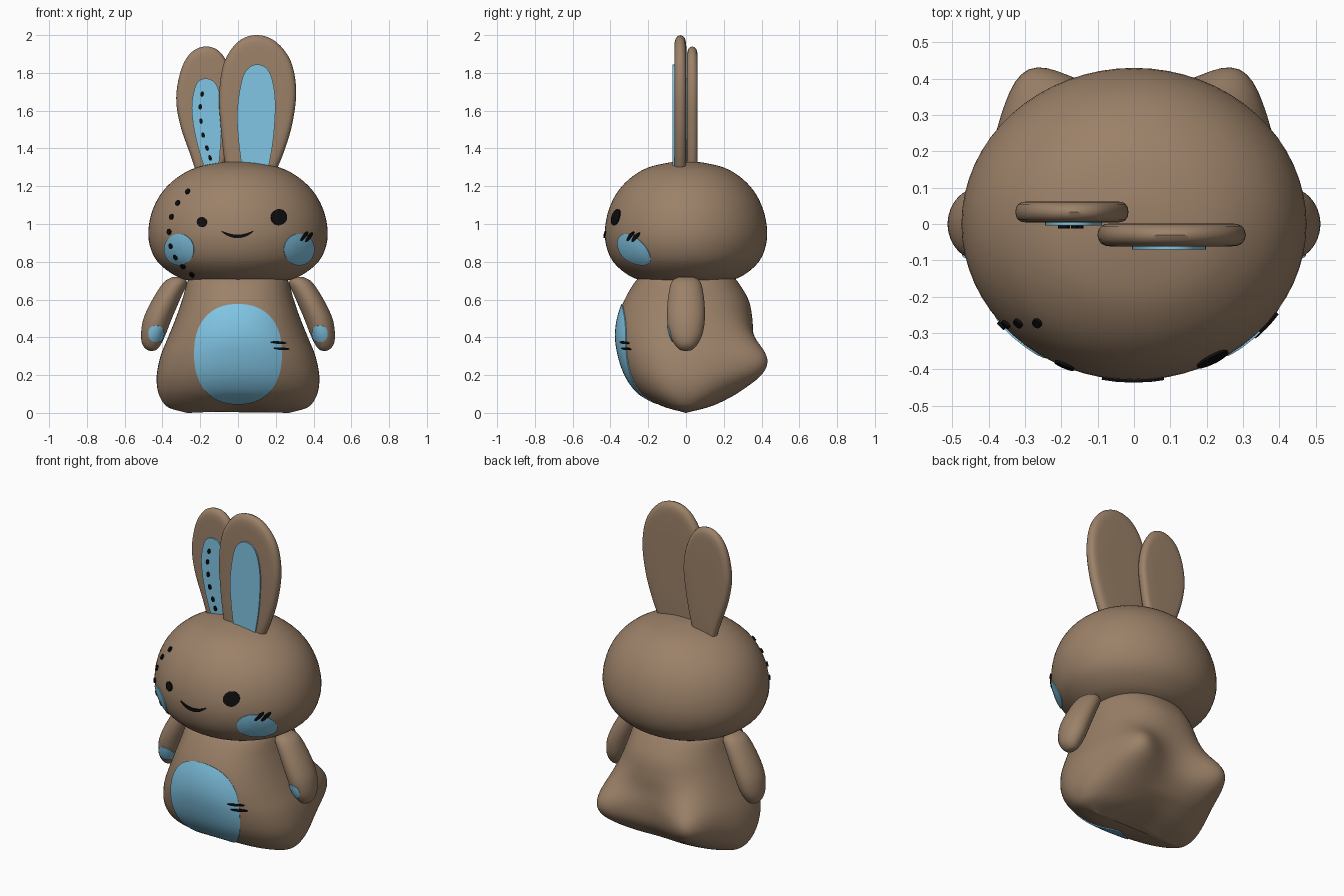
import bpy, bmesh, math
from mathutils import Vector
from mathutils.bvhtree import BVHTree

if "Cube" in bpy.data.objects:
    bpy.data.objects.remove(bpy.data.objects["Cube"])


def material(name, rgb):
    m = bpy.data.materials.new(name)
    m.diffuse_color = (*rgb, 1)
    m.use_nodes = True
    m.node_tree.nodes["Principled BSDF"].inputs["Base Color"].default_value = m.diffuse_color
    return m


BROWN = material("warm brown", (0.33, 0.22, 0.14))
BLUE = material("sky blue", (0.22, 0.56, 0.78))
BLACK = material("black", (0.004, 0.004, 0.004))


def finish(name, bm, mat, fix=True):
    if fix:
        bmesh.ops.recalc_face_normals(bm, faces=bm.faces)
    me = bpy.data.meshes.new(name)
    bm.to_mesh(me)
    bm.free()
    me.materials.append(mat)
    me.shade_smooth()
    me.set_sharp_from_angle(angle=math.radians(40))
    ob = bpy.data.objects.new(name, me)
    bpy.context.collection.objects.link(ob)
    return ob


def spline(pts, steps):
    """Smooth open curve through points of any dimension."""
    p = [pts[0]] + list(pts) + [pts[-1]]
    out = []
    for i in range(1, len(p) - 2):
        for s in range(steps):
            t = s / steps
            out.append([0.5 * (2 * b + (c - a) * t + (2 * a - 5 * b + 4 * c - d) * t * t
                               + (3 * b - a - 3 * c + d) * t ** 3)
                        for a, b, c, d in zip(*p[i - 1:i + 3])])
    return out + [list(pts[-1])]


def bridge(bm, loops):
    n = len(loops[0])
    for lo, hi in zip(loops, loops[1:]):
        for i in range(n):
            bm.faces.new((lo[i], hi[i], hi[(i + 1) % n], lo[(i + 1) % n]))


def stack(name, rings, power=2.0, n=64, steps=5, warp=None):
    """Closed form from rings (z, centre x, half width, front depth, back depth)."""
    bm = bmesh.new()
    loops = []
    for z, cx, a, f, b in spline(rings, steps):
        loop = []
        for i in range(n):
            t = 2 * math.pi * i / n
            c, s = math.cos(t), math.sin(t)
            x = cx + max(a, 0.002) * math.copysign(abs(c) ** (2 / power), c)
            y = max(f if s < 0 else b, 0.002) * math.copysign(abs(s) ** (2 / power), s)
            co = Vector((x, y, z))
            loop.append(bm.verts.new(warp(co) if warp else co))
        loops.append(loop)
    bridge(bm, loops)
    bm.faces.new(loops[0])
    bm.faces.new(loops[-1])
    return finish(name, bm, BROWN)


def pad(name, pts, y, half, mat, profile):
    """Upright slab from an x-z outline; profile holds (scale, depth) loops."""
    line = spline(pts, 8)
    cx = sum(p[0] for p in line) / len(line)
    cz = sum(p[1] for p in line) / len(line)
    bm = bmesh.new()
    loops = [[bm.verts.new((cx + (x - cx) * s, y + d * half, cz + (z - cz) * s))
              for x, z in line] for s, d in profile]
    bridge(bm, loops)
    bm.faces.new(loops[0])
    bm.faces.new(loops[-1])
    return finish(name, bm, mat)


def decal(name, target, mat, cx, cz, rx, rz, angle=0, lift=0.005, bend=0, power=2.0, n=24, rings=5):
    """Thin patch projected from the front onto the target surface."""
    src = bmesh.new()
    src.from_mesh(target.data)
    tree = BVHTree.FromBMesh(src)
    ca, sa = math.cos(angle), math.sin(angle)

    def place(u, v, off):
        x, z = cx + u * ca - v * sa, cz + u * sa + v * ca + bend * u * u
        co, no, _, _ = tree.ray_cast(Vector((x, -2, z)), Vector((0, 1, 0)))
        if co is None:
            co, no, _, _ = tree.find_nearest(Vector((x, -0.2, z)))
        return co + no * off

    bm = bmesh.new()
    loops = []
    for k in list(range(1, rings + 1)) + [rings]:
        off = -0.003 if len(loops) == rings else lift
        loop = []
        for i in range(n):
            t = 2 * math.pi * i / n
            c, s = math.cos(t), math.sin(t)
            u = rx * k / rings * math.copysign(abs(c) ** (2 / power), c)
            v = rz * k / rings * math.copysign(abs(s) ** (2 / power), s)
            loop.append(bm.verts.new(place(u, v, off)))
        loops.append(loop)
    bridge(bm, loops)
    bm.faces.new(loops[0])
    src.free()
    return finish(name, bm, mat, fix=False)


def stitches(name, target, pts, lift):
    for i, (x, z) in enumerate(pts):
        a, b = pts[max(i - 1, 0)], pts[min(i + 1, len(pts) - 1)]
        decal(f"{name}_{i + 1}", target, BLACK, x, z, 0.015, 0.009,
              math.atan2(b[1] - a[1], b[0] - a[0]), lift, n=14, rings=2)


# Head
head = stack("head", [(z, 0, a, a * 0.905, a * 0.905) for z, a in (
    (1.33, 0), (1.325, 0.1), (1.288, 0.25), (1.2, 0.375), (1.08, 0.45), (0.94, 0.475),
    (0.82, 0.44), (0.74, 0.355), (0.70, 0.26), (0.685, 0.15), (0.68, 0))])


# Body with two rear haunches and a shallow dip between the feet
def haunches(co):
    p = co.copy()
    for sx in (-1, 1):
        d2 = (co - Vector((sx * 0.26, 0.30, 0.27))).length_squared
        p += Vector((sx * 0.3, 1, 0)) * 0.13 * math.exp(-d2 / 0.0225)
    p.z += 0.025 * math.exp(-(co.x / 0.13) ** 2) * max(0, 1 - co.z / 0.1)
    return p


body = stack("body", [
    (0.72, 0, 0.23, 0.23, 0.24), (0.70, 0, 0.265, 0.265, 0.27), (0.60, 0, 0.295, 0.325, 0.33),
    (0.50, 0, 0.33, 0.36, 0.35), (0.40, 0, 0.37, 0.37, 0.35), (0.30, 0, 0.41, 0.355, 0.35),
    (0.20, 0, 0.43, 0.32, 0.335), (0.12, 0, 0.425, 0.265, 0.28), (0.06, 0, 0.40, 0.19, 0.2),
    (0.025, 0, 0.36, 0.115, 0.12), (0.0, 0, 0.27, 0.01, 0.01)], 2.3, 96, 6, haunches)

# Arms with hand patches
for side, sx in (("left", -1), ("right", 1)):
    arm = stack(side + "_arm", [(z, sx * cx, rx, ry, ry) for z, cx, rx, ry in (
        (0.72, 0.325, 0.02, 0.04), (0.69, 0.332, 0.062, 0.078), (0.6, 0.38, 0.073, 0.096),
        (0.5, 0.425, 0.075, 0.1), (0.42, 0.447, 0.066, 0.088), (0.365, 0.457, 0.05, 0.062),
        (0.335, 0.457, 0.026, 0.034), (0.327, 0.457, 0, 0))], n=40)
    decal(side + "_hand_patch", arm, BLUE, sx * 0.433, 0.42, 0.039, 0.043, power=2.4)

# Ears with flat inner panels
ROUND = [(0.4, 1), (0.8, 1), (0.89, 0.93), (0.95, 0.75), (0.985, 0.42), (1, 0),
         (0.985, -0.42), (0.95, -0.75), (0.89, -0.93), (0.8, -1), (0.4, -1)]
FLAT = [(1, 1), (1, -1)]
pad("right_ear", [(-0.055, 1.25), (-0.075, 1.36), (-0.092, 1.52), (-0.1, 1.68), (-0.075, 1.85),
                  (0.0, 1.965), (0.1, 2.0), (0.2, 1.965), (0.28, 1.86), (0.308, 1.7),
                  (0.285, 1.52), (0.235, 1.36), (0.185, 1.25)], -0.03, 0.032, BROWN, ROUND)
pad("left_ear", [(-0.215, 1.25), (-0.25, 1.36), (-0.305, 1.52), (-0.327, 1.67), (-0.3, 1.82),
                 (-0.245, 1.91), (-0.165, 1.94), (-0.09, 1.905), (-0.035, 1.8), (-0.015, 1.67),
                 (-0.03, 1.52), (-0.06, 1.36), (-0.09, 1.25)], 0.033, 0.029, BROWN, ROUND)
pad("right_inner_ear", [(0.022, 1.29), (0.002, 1.45), (-0.004, 1.6), (0.02, 1.76), (0.055, 1.825),
                        (0.105, 1.845), (0.155, 1.82), (0.185, 1.75), (0.198, 1.63),
                        (0.187, 1.45), (0.16, 1.29)], -0.066, 0.0045, BLUE, FLAT)
left_inner = pad("left_inner_ear", [(-0.172, 1.28), (-0.215, 1.42), (-0.24, 1.55), (-0.243, 1.65),
                                    (-0.218, 1.745), (-0.17, 1.77), (-0.12, 1.745), (-0.092, 1.66),
                                    (-0.088, 1.5), (-0.095, 1.38), (-0.105, 1.28)],
                 0.0, 0.0045, BLUE, FLAT)

# Belly patch and cheeks
decal("belly_patch", body, BLUE, 0, 0.312, 0.23, 0.262, lift=0.006, power=2.3, n=72, rings=16)
decal("left_cheek", head, BLUE, -0.31, 0.866, 0.078, 0.082, n=40)
decal("right_cheek", head, BLUE, 0.322, 0.866, 0.08, 0.082, n=40)

# Eyes and smile
decal("left_eye", head, BLACK, -0.19, 1.01, 0.026, 0.026, lift=0.007)
decal("right_eye", head, BLACK, 0.215, 1.035, 0.042, 0.042, lift=0.007)
decal("smile", head, BLACK, -0.003, 0.935, 0.085, 0.009, bend=3.8, lift=0.007, n=48, rings=8)

# Stitch rows on head and ear, small marks on cheek and belly
stitches("head_stitch", head, [(-0.265, 1.17), (-0.317, 1.11), (-0.35, 1.037), (-0.362, 0.958),
                               (-0.353, 0.884), (-0.328, 0.825), (-0.29, 0.778), (-0.243, 0.735)], 0.009)
stitches("ear_stitch", left_inner, [(-0.19, 1.688), (-0.2, 1.62), (-0.196, 1.545), (-0.185, 1.471),
                                    (-0.164, 1.402), (-0.148, 1.35)], 0.008)
for i, (x, z) in enumerate(((0.347, 0.935), (0.372, 0.93))):
    decal(f"cheek_mark_{i + 1}", head, BLACK, x, z, 0.03, 0.008, math.radians(52), 0.009)
for i, (x, z) in enumerate(((0.21, 0.372), (0.227, 0.34))):
    decal(f"belly_mark_{i + 1}", body, BLACK, x, z, 0.042, 0.007, math.radians(-4), 0.0095)
